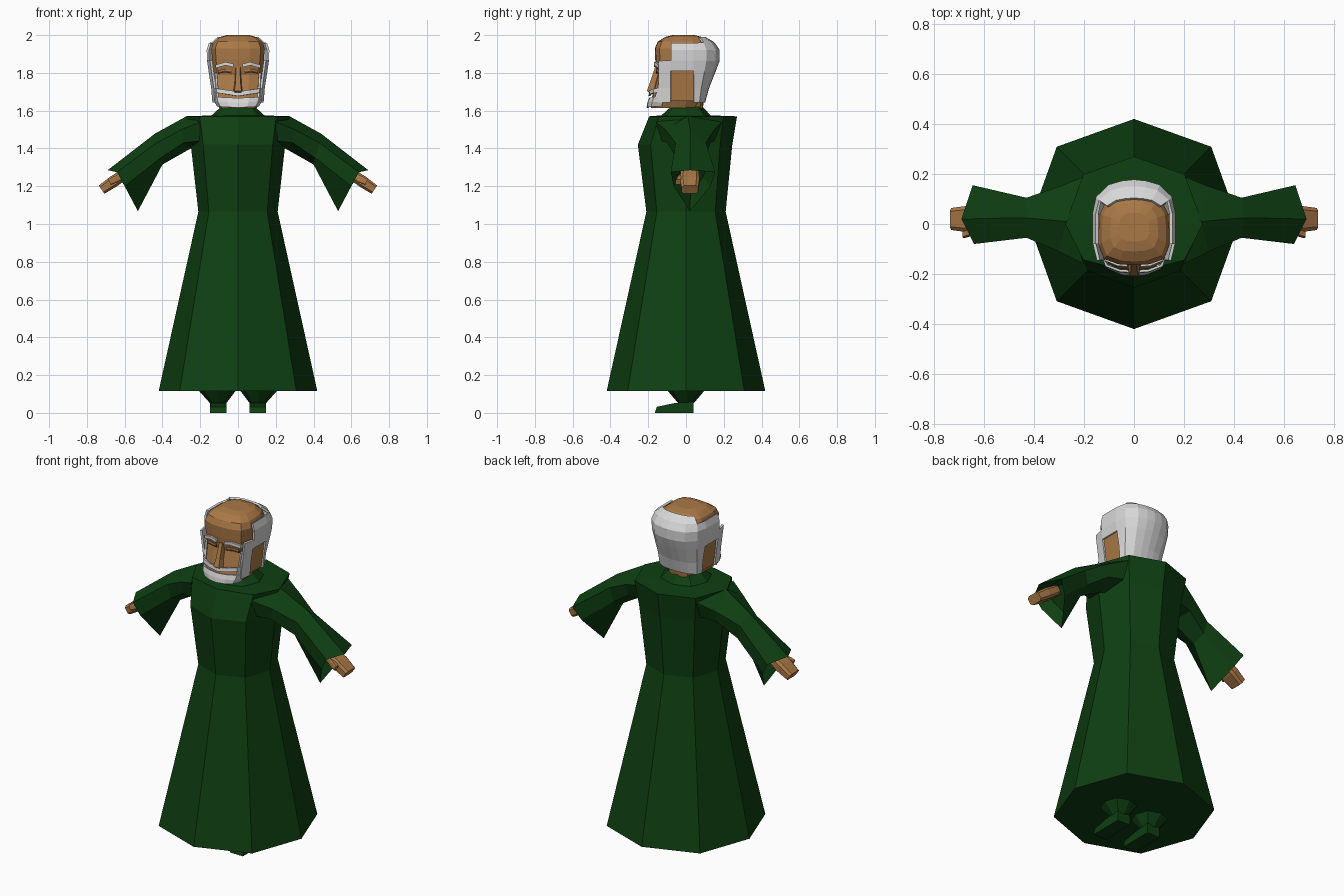
import bpy, bmesh, math
from mathutils import Vector

if "Cube" in bpy.data.objects:
    bpy.data.objects.remove(bpy.data.objects["Cube"])


def material(name, rgb):
    m = bpy.data.materials.new(name)
    m.diffuse_color = (*rgb, 1)
    m.use_nodes = True
    m.node_tree.nodes["Principled BSDF"].inputs["Base Color"].default_value = m.diffuse_color
    return m


GREEN = material("dark green cloth", (0.0045, 0.05, 0.006))
SKIN = material("brown skin", (0.40, 0.19, 0.062))
WHITE = material("white hair", (0.68, 0.68, 0.68))
DARK = material("dark brown lashes", (0.09, 0.04, 0.02))


def loft(name, rings, mat, closed=True, caps=True, mirror=False, thick=0, skip=()):
    """Skin faces between rings of points; skip lists (ring, column) holes."""
    bm = bmesh.new()
    rows = [[bm.verts.new(p) for p in r] for r in rings]
    n = len(rows[0])
    for i in range(len(rows) - 1):
        for j in range(n if closed else n - 1):
            if (i, j) not in skip:
                k = (j + 1) % n
                bm.faces.new((rows[i][j], rows[i][k], rows[i + 1][k], rows[i + 1][j]))
    if closed and caps:
        bm.faces.new(rows[0][::-1])
        bm.faces.new(rows[-1])
    loose = [v for v in bm.verts if not v.link_faces]
    bmesh.ops.delete(bm, geom=loose, context='VERTS')
    bmesh.ops.recalc_face_normals(bm, faces=bm.faces)
    me = bpy.data.meshes.new(name)
    bm.to_mesh(me)
    bm.free()
    me.materials.append(mat)
    ob = bpy.data.objects.new(name, me)
    bpy.context.collection.objects.link(ob)
    if thick:
        s = ob.modifiers.new("thickness", 'SOLIDIFY')
        s.thickness, s.offset = thick, 0
    if mirror:
        ob.modifiers.new("mirror", 'MIRROR')
    return ob


def octagon(z, w, front, back, cx=0):
    pts = []
    for i in range(8):
        a = i * math.pi / 4
        s = -math.cos(a)
        k = 1.04 if i % 2 else 1
        pts.append((cx + w * k * math.sin(a), (back if s > 0 else front) * abs(s) * k, z))
    return pts


# Robe: skirt, bodice and collar
loft("robe", [octagon(*r) for r in [
    (0.115, 0.42, -0.42, 0.42), (1.065, 0.21, -0.21, 0.21), (1.42, 0.25, -0.255, 0.245),
    (1.57, 0.275, -0.195, 0.27), (1.575, 0.14, -0.13, 0.13), (1.625, 0.085, -0.075, 0.085)]], GREEN)

# Flared sleeves with a hollow cuff
root = [(0.26, 0.02, 1.57), (0.2, -0.16, 1.54), (0.2, -0.13, 1.44),
        (0.22, 0.02, 1.39), (0.2, 0.15, 1.44), (0.2, 0.19, 1.54)]
mid = [(0.44, 0.025, 1.478), (0.43, -0.055, 1.43), (0.41, -0.05, 1.35),
       (0.40, 0.025, 1.315), (0.41, 0.1, 1.35), (0.43, 0.105, 1.43)]
cuff = [(0.69, 0.02, 1.285), (0.64, -0.08, 1.275), (0.60, -0.065, 1.20),
        (0.53, 0.02, 1.068), (0.60, 0.13, 1.20), (0.645, 0.155, 1.275)]
centre = sum((Vector(p) for p in cuff), Vector()) / 6
inner = [centre.lerp(Vector(p), 0.6) + Vector((-0.06, 0, 0.04)) for p in cuff]
shoulder = [(0.27, 0.01, 1.572), (0.3, -0.11, 1.5), (0.29, -0.1, 1.43),
            (0.25, 0.02, 1.40), (0.29, 0.13, 1.43), (0.3, 0.15, 1.5)]
loft("sleeve", [root, shoulder, mid, cuff, inner], GREEN, mirror=True)


# Hands: tapered blocks along the arm direction, plus a thumb
def block(name, start, end, hw, hh, mat):
    a, b = Vector(start), Vector(end)
    d = (b - a).normalized()
    side = Vector((0, 1, 0))
    up = d.cross(side).normalized()
    rings = []
    for p, k in ((a, 0.9), (a.lerp(b, 0.55), 1.0), (b, 0.85)):
        rings.append([p + side * hw * k * sy + up * hh * k * sz
                      for sy, sz in ((-1, -.6), (-.7, -1), (.7, -1), (1, -.6),
                                     (1, .6), (.7, 1), (-.7, 1), (-1, .6))])
    loft(name, rings, mat, mirror=True)


block("hand", (0.585, 0.02, 1.275), (0.722, 0.02, 1.182), 0.052, 0.031, SKIN)
block("thumb", (0.62, -0.02, 1.25), (0.68, -0.042, 1.222), 0.016, 0.018, SKIN)

# Trouser ends and shoes
loft("trouser_leg", [octagon(0.05, 0.042, -0.04, 0.04, 0.105),
                     octagon(0.12, 0.10, -0.1, 0.1, 0.11)], GREEN, mirror=True)
loft("shoe", [[(x, y, z) for y, z in ((-0.165, 0.0), (-0.155, 0.032), (-0.06, 0.052),
                                      (0.04, 0.06), (0.04, 0.0))]
              for x in (0.062, 0.148)], GREEN, mirror=True)

# Head cross-section: half outline, front to back, mirrored to 16 points
HALF = [(0, -1), (.45, -.97), (.85, -.83), (1, -.45), (1, 0), (.97, .4), (.75, .8), (.4, .97), (0, 1)]
OUTLINE = HALF + [(-x, y) for x, y in HALF[-2:0:-1]]


def section(z, w, front, back, cols=None, lift=0):
    c, h = (front + back) / 2, (back - front) / 2
    ids = range(16) if cols is None else cols
    return [(w * OUTLINE[i % 16][0], c + h * OUTLINE[i % 16][1],
             z + lift * abs(OUTLINE[i % 16][0])) for i in ids]


loft("neck", [section(1.57, .075, -.07, .085), section(1.66, .085, -.08, .095)], SKIN)
loft("head", [section(*r) for r in [
    (1.615, .10, -.185, .07), (1.66, .12, -.183, .09), (1.72, .125, -.168, .10),
    (1.79, .13, -.15, .115), (1.835, .133, -.16, .125), (1.87, .137, -.163, .13),
    (1.93, .141, -.165, .13), (1.965, .128, -.15, .115), (1.99, .095, -.11, .085),
    (2.0, .06, -.07, .045)]], SKIN)

# Hair shell around the sides and back, open at the ears and crown
COLS = [(.9, -.145), (1, -.08), (1, .04), (.92, .105), (.62, .152), (.3, .167), (0, .172)]
COLS += [(-x, y) for x, y in COLS[-2::-1]]
hair = [[(w * x, y + (off * (y - .04) / .13 if y > .04 else 0), z) for x, y in COLS]
        for z, w, off in ((1.645, .13, -.075), (1.72, .136, -.055), (1.81, .15, -.02),
                          (1.865, .158, 0), (1.92, .16, 0), (1.957, .148, -.025), (1.985, .115, -.07))]
last = len(COLS) - 2
holes = [(i, j) for i in (0, 1) for j in (1, last - 1)]
holes += [(i, j) for i in (3, 4, 5) for j in (0, last)]
holes += [(5, j) for j in (1, 2, last - 2, last - 1)]
loft("hair", hair, WHITE, closed=False, thick=0.012, skip=holes)

# Ears: flat skin patches inside the hair openings
loft("ear_patch", [[(w, -.08, z), (w, .04, z), (w - .012, .04, z), (w - .012, -.08, z)]
                   for z, w in ((1.65, .127), (1.81, .146))], SKIN, mirror=True)


# Beard, moustache and sideburns: bands wrapped round the face
def band(name, rows, cols, lift=0, mirror=False):
    loft(name, [section(*r, cols=cols, lift=lift) for r in rows], WHITE,
         closed=False, thick=0.01, mirror=mirror)


band("beard", [(1.615, .106, -.204, .075), (1.64, .12, -.2, .085), (1.665, .127, -.191, .095)],
     range(-3, 4), lift=0.008)
band("moustache", [(1.677, .128, -.193, .09), (1.70, .13, -.19, .09)], range(-3, 4), lift=0.02)
band("sideburn", [(1.66, .126, -.188, .09), (1.72, .131, -.174, .10), (1.80, .137, -.158, .115)],
     range(2, 4), mirror=True)

# Nose: wedge widening down to the nostrils
loft("nose", [[(-w, -.13, z), (-w * .6, y, z), (w * .6, y, z), (w, -.13, z)] for z, w, y in
              ((1.69, .026, -.185), (1.705, .031, -.207), (1.745, .022, -.192), (1.835, .017, -.163))], SKIN)


# Eyebrows and closed eyes
def plate(name, path, height, depth, mat):
    loft(name, [[(x, y - depth, z), (x, y + .02, z), (x, y + .02, z + height), (x, y - depth, z + height)]
                for x, y, z in path], mat, mirror=True)


plate("eyebrow", [(.025, -.162, 1.83), (.065, -.16, 1.84), (.118, -.138, 1.825)], .018, .008, WHITE)
plate("closed_eye", [(.035, -.153, 1.797), (.07, -.151, 1.803), (.105, -.138, 1.795)], .009, .005, DARK)
plate("eyelid", [(.035, -.153, 1.806), (.07, -.152, 1.812), (.105, -.138, 1.804)], .01, .007, SKIN)
